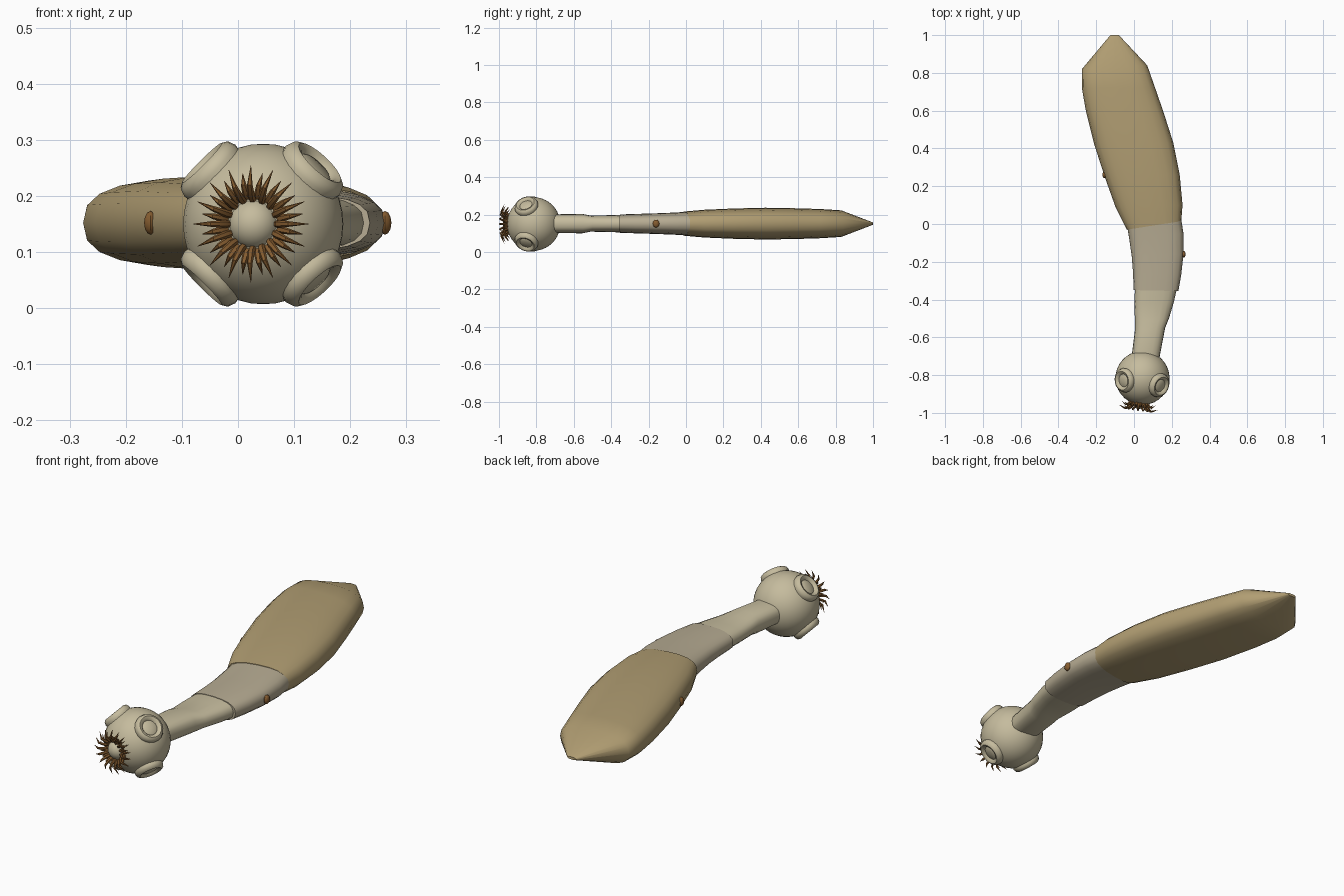
import bpy, bmesh
from math import sin, cos, pi, radians
from mathutils import Vector, Matrix

if "Cube" in bpy.data.objects:
    bpy.data.objects.remove(bpy.data.objects["Cube"])


def material(name, rgb):
    m = bpy.data.materials.new(name)
    m.use_nodes = True
    m.diffuse_color = (*rgb, 1)
    m.node_tree.nodes["Principled BSDF"].inputs["Base Color"].default_value = (*rgb, 1)
    return m


cream = material("pale cream", (0.56, 0.50, 0.34))
grey_cream = material("greyish cream", (0.47, 0.41, 0.29))
tan = material("tan", (0.44, 0.34, 0.17))
brown = material("hook brown", (0.24, 0.11, 0.03))


def loft(bm, rings):
    """Skin closed rings of points and cap both ends."""
    loops = [[bm.verts.new(p) for p in ring] for ring in rings]
    for a, b in zip(loops, loops[1:]):
        for i in range(len(a)):
            j = (i + 1) % len(a)
            bm.faces.new((a[i], a[j], b[j], b[i]))
    bm.faces.new(loops[0])
    bm.faces.new(loops[-1])


def finish(bm, name, mat, angle=40, matrix=None):
    bmesh.ops.recalc_face_normals(bm, faces=bm.faces)
    mesh = bpy.data.meshes.new(name)
    bm.to_mesh(mesh)
    bm.free()
    mesh.materials.append(mat)
    obj = bpy.data.objects.new(name, mesh)
    bpy.context.collection.objects.link(obj)
    if matrix:
        obj.matrix_world = matrix
    bpy.ops.object.select_all(action='DESELECT')
    obj.select_set(True)
    bpy.context.view_layer.objects.active = obj
    bpy.ops.object.shade_smooth_by_angle(angle=radians(angle))
    return obj


MID = 0.152


def flat_ring(x0, y0, x1, y1, half, sides=20, power=2.6):
    """Flattened oval spanning two edge points in plan."""
    c = Vector(((x0 + x1) / 2, (y0 + y1) / 2, MID))
    side = Vector(((x1 - x0) / 2, (y1 - y0) / 2, 0))
    ring = []
    for k in range(sides):
        t = 2 * pi * k / sides
        u, v = [(1 if f > 0 else -1) * abs(f) ** (2 / power) for f in (cos(t), sin(t))]
        ring.append(c + side * u + Vector((0, 0, half * v)))
    return ring


# Body segments: left edge, right edge, half thickness
segments = {
    "neck_segment": (cream, [
        (-0.015, -0.74, 0.13, -0.74, 0.05), (-0.01, -0.68, 0.14, -0.68, 0.05),
        (0.005, -0.56, 0.165, -0.55, 0.052), (0.005, -0.52, 0.185, -0.50, 0.043),
        (0.002, -0.42, 0.212, -0.41, 0.045), (0.005, -0.34, 0.225, -0.35, 0.047)]),
    "middle_segment": (grey_cream, [
        (-0.002, -0.35, 0.235, -0.355, 0.049), (-0.005, -0.26, 0.25, -0.27, 0.052),
        (-0.012, -0.17, 0.262, -0.16, 0.055), (-0.025, -0.08, 0.262, -0.05, 0.059),
        (-0.035, -0.02, 0.25, 0.025, 0.063)]),
    "tail_segment": (tan, [
        (-0.038, -0.03, 0.25, 0.015, 0.065), (-0.098, 0.09, 0.257, 0.10, 0.074),
        (-0.155, 0.25, 0.242, 0.26, 0.081), (-0.21, 0.42, 0.208, 0.43, 0.085),
        (-0.255, 0.60, 0.157, 0.59, 0.082), (-0.276, 0.72, 0.112, 0.72, 0.078),
        (-0.276, 0.82, 0.07, 0.84, 0.071), (-0.125, 1.0, -0.08, 1.0, 0.006)]),
}
for name, (mat, stations) in segments.items():
    bm = bmesh.new()
    loft(bm, [flat_ring(*s) for s in stations])
    finish(bm, name, mat, 50)

# Head, turned a little to its right
turn = Matrix.Translation((0.045, -0.815, 0.15)) @ Matrix.Rotation(-0.14, 4, 'Z')
bm = bmesh.new()
bmesh.ops.create_uvsphere(bm, u_segments=32, v_segments=20, radius=0.143)
finish(bm, "head", cream, matrix=turn)

# Snout dome between the hooks
bm = bmesh.new()
bmesh.ops.create_uvsphere(bm, u_segments=24, v_segments=14, radius=0.045)
finish(bm, "snout_dome", cream, matrix=turn @ Matrix.Translation((0, -0.12, 0)))

# Four ringed suckers: radius and height of the rim profile
rim = [(0.062, 0.118), (0.065, 0.135), (0.06, 0.149), (0.05, 0.155),
       (0.04, 0.151), (0.034, 0.143), (0.03, 0.146), (0.004, 0.147)]
for sx, side in ((1, "left"), (-1, "right")):
    for sz, level in ((1, "upper"), (-1, "lower")):
        bm = bmesh.new()
        loft(bm, [[(r * cos(k * pi / 10), r * sin(k * pi / 10), h) for k in range(20)]
                  for r, h in rim])
        aim = Vector((0.68 * sx, -0.19, 0.7 * sz)).to_track_quat('Z', 'Y').to_matrix().to_4x4()
        finish(bm, f"{level}_{side}_sucker", cream, matrix=turn @ aim)

# Two rows of curved hooks: radius from the axis, forward distance, thickness
rows = {
    "long_hooks": (0, [(0.038, 0.12, 0.006), (0.05, 0.156, 0.007),
                       (0.07, 0.172, 0.005), (0.104, 0.158, 0.0004)]),
    "short_hooks": (0.5, [(0.042, 0.118, 0.006), (0.054, 0.142, 0.007),
                          (0.07, 0.152, 0.005), (0.092, 0.136, 0.0004)]),
}
COUNT = 16
for name, (shift, path) in rows.items():
    bm = bmesh.new()
    for n in range(COUNT):
        t = 2 * pi * (n + shift) / COUNT
        out, across = Vector((cos(t), 0, sin(t))), Vector((-sin(t), 0, cos(t)))
        front = Vector((0, -1, 0))
        rings = []
        for i, (r, d, w) in enumerate(path):
            a, b = path[max(i - 1, 0)], path[min(i + 1, len(path) - 1)]
            along = (out * (b[0] - a[0]) + front * (b[1] - a[1])).normalized()
            up = along.cross(across)
            rings.append([out * r + front * d + (across * cos(k * pi / 3) + up * sin(k * pi / 3)) * w
                          for k in range(6)])
        loft(bm, rings)
    finish(bm, name, brown, matrix=turn)

# Small pores on the segment edges
for name, x, y in (("left_pore", 0.262, -0.16), ("right_pore", -0.156, 0.26)):
    bm = bmesh.new()
    bmesh.ops.create_uvsphere(bm, u_segments=10, v_segments=6, radius=1)
    place = Matrix.Translation((x, y, MID)) @ Matrix.Diagonal((0.012, 0.018, 0.021, 1))
    bmesh.ops.transform(bm, matrix=place, verts=bm.verts)
    finish(bm, name, brown)
